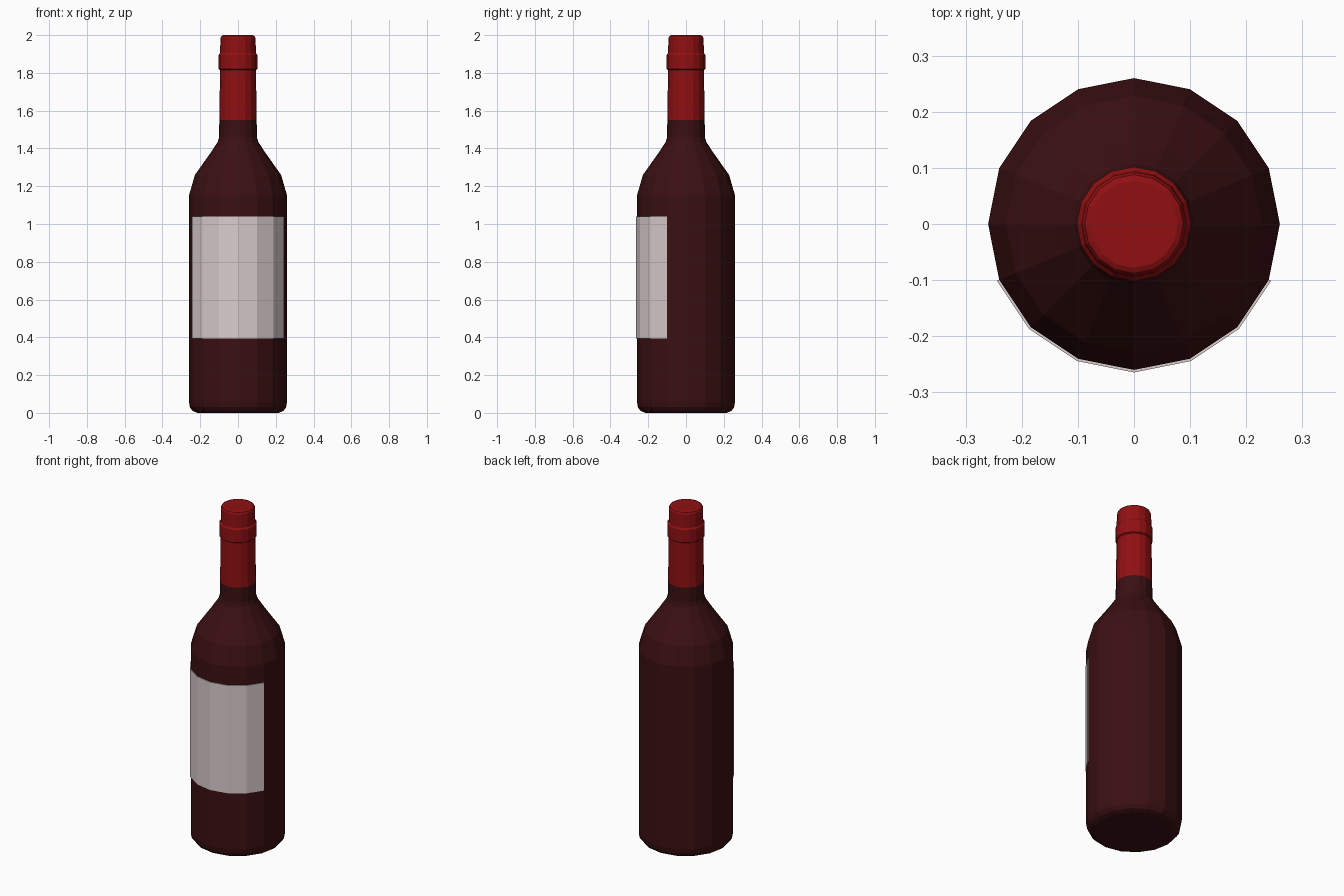
import bpy, bmesh, math

if "Cube" in bpy.data.objects:
    bpy.data.objects.remove(bpy.data.objects["Cube"])

SIDES = 16

def material(name, rgb):
    m = bpy.data.materials.new(name)
    m.diffuse_color = (*rgb, 1)
    m.use_nodes = True
    m.node_tree.nodes["Principled BSDF"].inputs["Base Color"].default_value = m.diffuse_color
    return m

GLASS = material("dark red glass", (0.043, 0.005, 0.006))
FOIL = material("red foil", (0.28, 0.005, 0.006))
PAPER = material("off white paper", (0.70, 0.61, 0.61))

def finish(name, bm, mat):
    bmesh.ops.recalc_face_normals(bm, faces=bm.faces)
    me = bpy.data.meshes.new(name)
    bm.to_mesh(me)
    bm.free()
    me.materials.append(mat)
    ob = bpy.data.objects.new(name, me)
    bpy.context.collection.objects.link(ob)
    return ob

def ring_verts(bm, r, z):
    step = 2 * math.pi / SIDES
    return [bm.verts.new((r * math.cos(i * step), r * math.sin(i * step), z)) for i in range(SIDES)]

def lathe(name, profile, mat):
    """Closed, capped solid of revolution from (radius, height) pairs."""
    bm = bmesh.new()
    rings = [ring_verts(bm, r, z) for r, z in profile]
    for a, b in zip(rings, rings[1:]):
        for i in range(SIDES):
            j = (i + 1) % SIDES
            bm.faces.new((a[i], a[j], b[j], b[i]))
    bm.faces.new(rings[0][::-1])
    bm.faces.new(rings[-1])
    return finish(name, bm, mat)

# Glass body with rounded foot, shoulder and lower neck
lathe("bottle_body", [(0.215, 0), (0.24, 0.01), (0.255, 0.03), (0.26, 0.06),
                      (0.26, 1.15), (0.228, 1.26), (0.143, 1.38),
                      (0.107, 1.435), (0.1, 1.46), (0.099, 1.55)], GLASS)

# Foil wrapper with raised lip band and bevelled top
lathe("foil_capsule", [(0.099, 1.55), (0.095, 1.815), (0.102, 1.82), (0.102, 1.895),
                       (0.095, 1.905), (0.093, 1.985), (0.088, 1.995), (0.078, 2.0)], FOIL)

# Paper label: thin plate wrapped around the six front facets
bm = bmesh.new()
grid = []
for r in (0.2595, 0.2645):
    for z in (0.395, 1.04):
        angles = [math.radians(-90 + 22.5 * k) for k in range(-3, 4)]
        grid.append([bm.verts.new((r * math.cos(a), r * math.sin(a), z)) for a in angles])
inner_low, inner_high, outer_low, outer_high = grid
loop = [outer_low, outer_high, inner_high, inner_low]
for a, b in zip(loop, loop[1:] + loop[:1]):
    for k in range(6):
        bm.faces.new((a[k], a[k + 1], b[k + 1], b[k]))
for k in (0, 6):
    bm.faces.new([row[k] for row in loop])
finish("paper_label", bm, PAPER)
